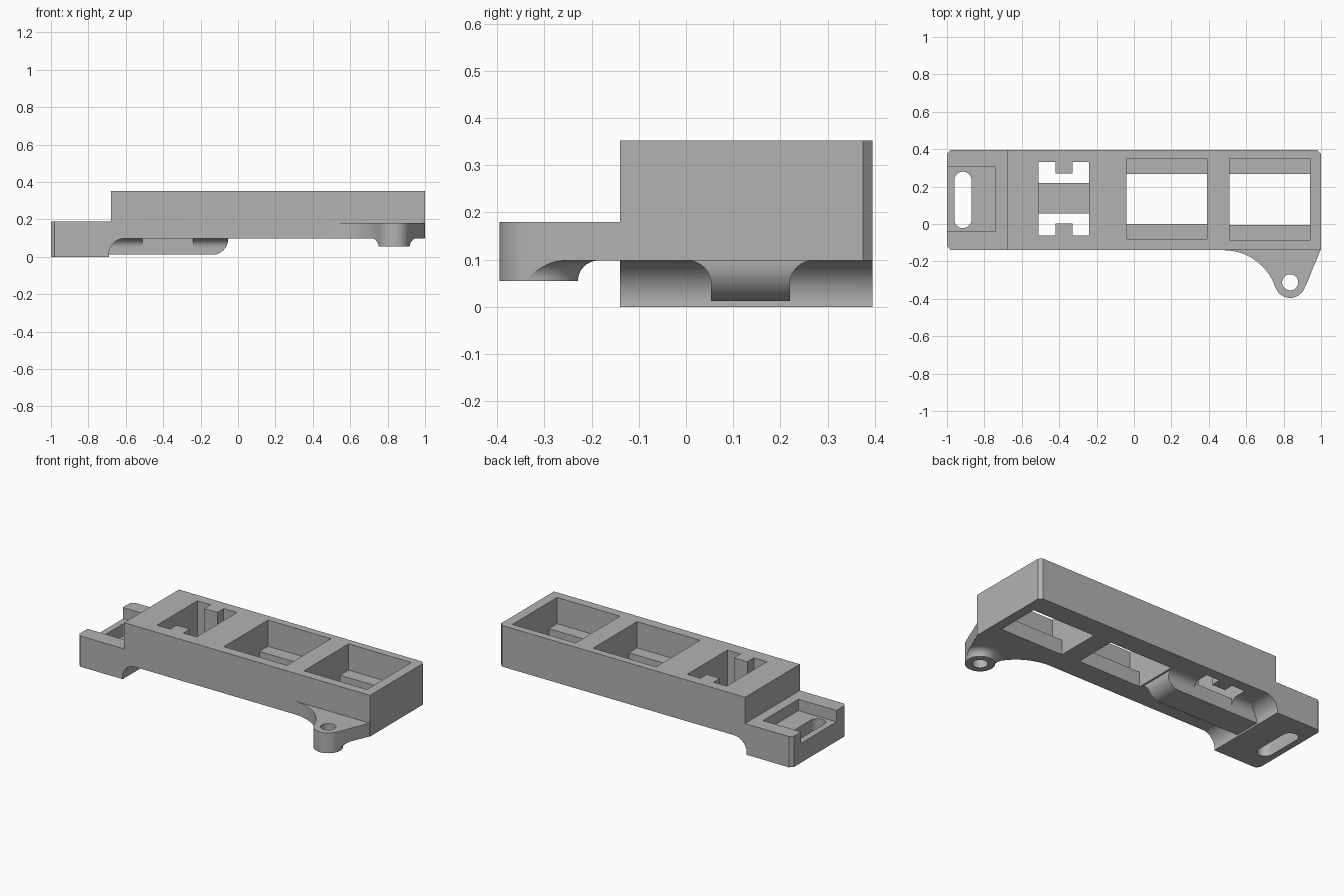
import bpy, bmesh
from math import cos, sin, radians

old = bpy.data.objects.get("Cube")
if old:
    bpy.data.objects.remove(old, do_unlink=True)

grey = bpy.data.materials.new("plain grey")
grey.use_nodes = True
grey.diffuse_color = (0.45, 0.45, 0.45, 1)
grey.node_tree.nodes["Principled BSDF"].inputs["Base Color"].default_value = (0.45, 0.45, 0.45, 1)


def finish(name, bm):
    bmesh.ops.recalc_face_normals(bm, faces=bm.faces)
    mesh = bpy.data.meshes.new(name)
    bm.to_mesh(mesh)
    bm.free()
    mesh.materials.append(grey)
    ob = bpy.data.objects.new(name, mesh)
    bpy.context.collection.objects.link(ob)
    return ob


def prism(name, pts, axis, lo, hi, chamfer=None):
    """Extrude a closed outline along one axis."""
    def place(u, v, w):
        return {"x": (w, u, v), "y": (u, w, v), "z": (u, v, w)}[axis]
    bm = bmesh.new()
    face = bm.faces.new([bm.verts.new(place(u, v, lo)) for u, v in pts])
    ext = bmesh.ops.extrude_face_region(bm, geom=[face])
    move = [e for e in ext["geom"] if isinstance(e, bmesh.types.BMVert)]
    bmesh.ops.translate(bm, verts=move, vec=place(0, 0, hi - lo))
    bmesh.ops.recalc_face_normals(bm, faces=bm.faces)
    if chamfer:
        edges = [e for e in bm.edges if chamfer(*e.verts)]
        bmesh.ops.bevel(bm, geom=edges, offset=0.02, segments=1, affect="EDGES")
    return finish(name, bm)


def box(name, x0, x1, y0, y1, z0, z1):
    return prism(name, [(x0, y0), (x1, y0), (x1, y1), (x0, y1)], "z", z0, z1)


def arc(cx, cy, r, a0, a1, n=14):
    steps = [radians(a0 + (a1 - a0) * i / n) for i in range(n + 1)]
    return [(cx + r * cos(a), cy + r * sin(a)) for a in steps]


def combine(target, tool, operation):
    mod = target.modifiers.new("cut", "BOOLEAN")
    mod.operation = operation
    mod.solver = "EXACT"
    mod.object = tool
    bpy.context.view_layer.objects.active = target
    bpy.ops.object.modifier_apply(modifier=mod.name)
    bpy.data.objects.remove(tool, do_unlink=True)


FRONT, BACK, FLOOR, TOP = -0.14, 0.395, 0.098, 0.352


# Main body side profile, with the filleted step under the low end
def outer_corner(a, b):
    upright = abs(a.co.x - b.co.x) < 1e-4 and abs(a.co.y - b.co.y) < 1e-4
    left = a.co.x < -0.99
    right_back = a.co.x > 0.99 and a.co.y > 0.3
    return upright and (left or right_back)


profile = [(-1, 0), (-0.69, 0)] + arc(-0.605, 0.012, 0.086, 180, 90)
profile += [(1, FLOOR), (1, TOP), (-0.68, TOP), (-0.68, 0.19), (-1, 0.19)]
body = prism("mount_body", profile, "y", FRONT, BACK, outer_corner)

# Underside rail with flared sides and a rounded end
section = arc(0.003, 0.048, 0.05, 90, 0)
section = section[:-1] + [(0.053, 0.048), (0.053, 0.012), (0.22, 0.012)]
section += arc(0.27, 0.048, 0.05, 180, 90) + [(0.27, 0.15), (0.003, 0.15)]
rail = prism("rail", section, "x", -0.75, -0.04)
mask = arc(-0.14, FLOOR, 0.088, -90, 0) + [(-0.052, 0.2), (-0.8, 0.2), (-0.8, 0.01)]
combine(rail, prism("rail_mask", mask, "y", -0.5, 0.5), "INTERSECT")
combine(body, rail, "UNION")

# Side ear: swept plate outline plus a flared lug below it
EX, EY, ER = 0.835, -0.312, 0.083
outline = arc(0.48, -0.43, 0.29, 90, 18.4)
outline += arc(EX, EY, ER, 198.4, 340, 24)[1:]
outline += [(0.938, -0.285), (0.957, -0.235), (0.979, -0.185), (0.997, FRONT),
            (0.997, -0.12), (0.48, -0.12)]
ear = prism("ear", outline, "z", FLOOR, 0.18)

rings = [(ER + 0.043 - 0.043 * cos(t), 0.055 + 0.043 * sin(t))
         for t in [radians(90 * i / 10) for i in range(11)]]
rings.append((ER + 0.043, 0.14))
bm = bmesh.new()
loops = []
for r, z in rings:
    loops.append([bm.verts.new((x, y, z)) for x, y in arc(EX, EY, r, 0, 360, 48)[:-1]])
for a, b in zip(loops, loops[1:]):
    for i in range(48):
        j = (i + 1) % 48
        bm.faces.new((a[i], a[j], b[j], b[i]))
bm.faces.new(loops[0])
bm.faces.new(loops[-1])
lug = finish("lug", bm)
combine(lug, prism("lug_mask", outline, "z", 0.0, 0.18), "INTERSECT")
combine(ear, lug, "UNION")
combine(body, ear, "UNION")
combine(body, prism("ear_hole", arc(EX, EY, 0.043, 0, 360, 32)[:-1], "z", -0.1, 0.5),
        "DIFFERENCE")

# Two stepped rectangular pockets
for x0, x1, y0, y1 in [(-0.04, 0.39, -0.08, 0.35), (0.51, 0.94, -0.085, 0.35)]:
    combine(body, box("pocket", x0, x1, y0, y1, 0.19, 0.5), "DIFFERENCE")
    combine(body, box("window", x0, x1, y0 + 0.08, y1 - 0.083, -0.1, 0.3), "DIFFERENCE")

# Tabbed opening: U-shaped through holes with the rail left as a bridge
for outer, tab, inner in [(-0.062, 0.002, 0.055), (0.332, 0.27, 0.22)]:
    u_shape = [(-0.51, outer), (-0.42, outer), (-0.42, tab), (-0.33, tab),
               (-0.33, outer), (-0.24, outer), (-0.24, inner), (-0.51, inner)]
    combine(body, prism("u_hole", u_shape, "z", -0.1, 0.5), "DIFFERENCE")
combine(body, box("bridge_gap", -0.51, -0.24, 0.055, 0.22, 0.1, 0.5), "DIFFERENCE")

# Open recess and rounded slot in the low end
combine(body, box("end_recess", -1.1, -0.74, -0.04, 0.305, 0.12, 0.5), "DIFFERENCE")
slot = arc(-0.915, 0.234, 0.046, 0, 180) + arc(-0.915, 0.024, 0.046, 180, 360)
combine(body, prism("slot", slot, "z", -0.1, 0.3), "DIFFERENCE")

# Smooth the curved walls, keep edges crisp
for ob in bpy.context.selected_objects:
    ob.select_set(False)
body.select_set(True)
bpy.context.view_layer.objects.active = body
bpy.ops.object.shade_smooth_by_angle(angle=radians(25))
